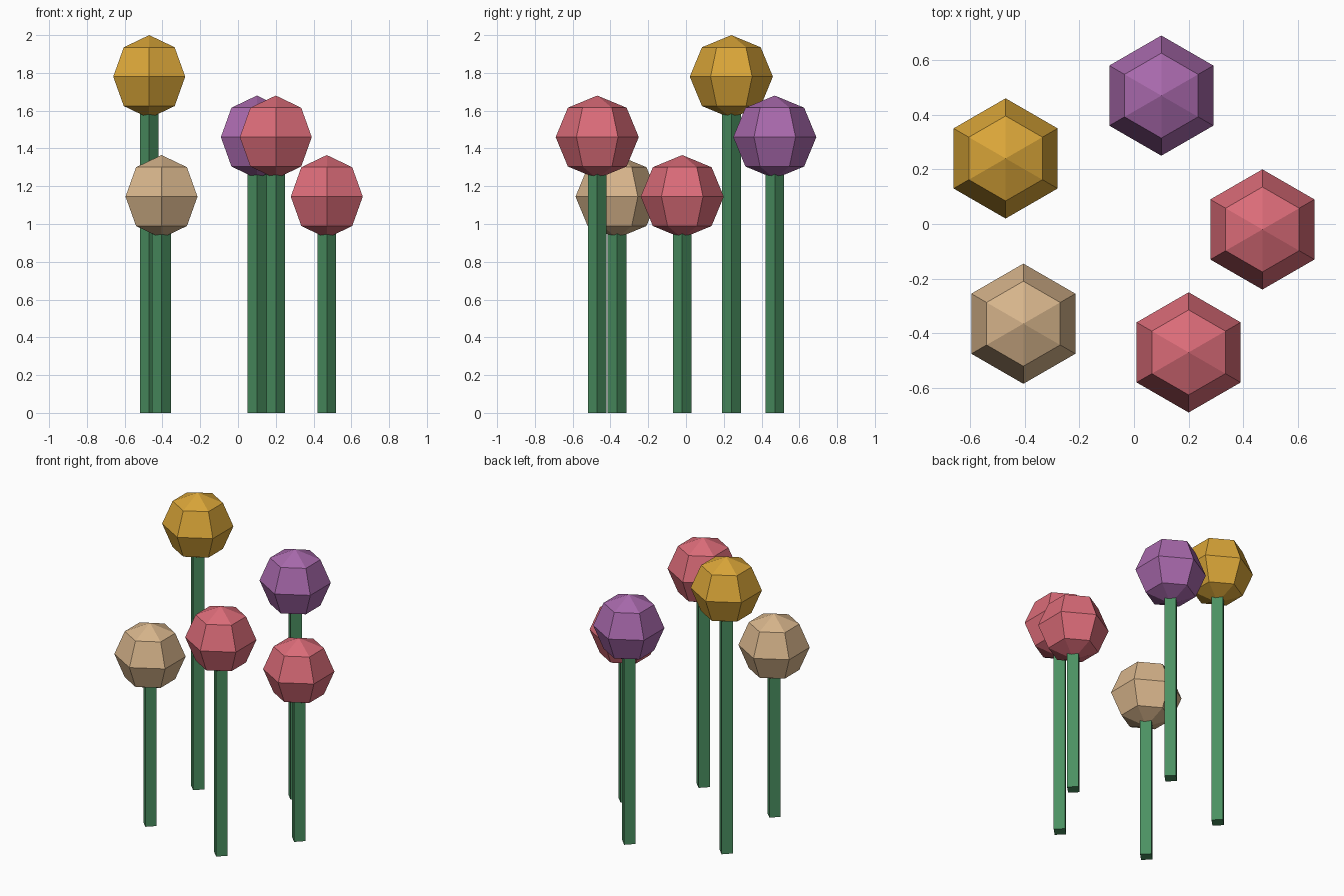
import bpy

cube = bpy.data.objects.get("Cube")
if cube:
    bpy.data.objects.remove(cube, do_unlink=True)


def make_material(name, color):
    mat = bpy.data.materials.new(name)
    mat.use_nodes = True
    mat.diffuse_color = (*color, 1)
    mat.node_tree.nodes["Principled BSDF"].inputs["Base Color"].default_value = (*color, 1)
    return mat


green = make_material("stem green", (0.07, 0.28, 0.12))
gold = make_material("gold", (0.70, 0.38, 0.04))
purple = make_material("purple", (0.39, 0.14, 0.41))
rose = make_material("rose", (0.71, 0.15, 0.19))
tan = make_material("tan", (0.68, 0.46, 0.26))

BLOOM_RADIUS = 0.22
STEM_RADIUS = 0.05


def finish(name, mat):
    obj = bpy.context.object
    obj.name = name
    obj.data.materials.append(mat)
    bpy.ops.object.shade_flat()


def flower(name, x, y, top, mat):
    center = top - BLOOM_RADIUS
    # Four-sided stem, corner facing front, ending inside the bloom
    bpy.ops.mesh.primitive_cylinder_add(vertices=4, radius=STEM_RADIUS, depth=center,
                                        location=(x, y, center / 2))
    finish(name + "_stem", green)
    # Faceted round bloom with corners on the y axis
    bpy.ops.mesh.primitive_uv_sphere_add(segments=6, ring_count=4, radius=BLOOM_RADIUS,
                                         location=(x, y, center))
    finish(name + "_bloom", mat)


flower("gold_flower", -0.47, 0.24, 2.0, gold)
flower("purple_flower", 0.10, 0.47, 1.68, purple)
flower("right_rose_flower", 0.47, -0.02, 1.365, rose)
flower("front_rose_flower", 0.20, -0.47, 1.68, rose)
flower("tan_flower", -0.405, -0.365, 1.365, tan)
